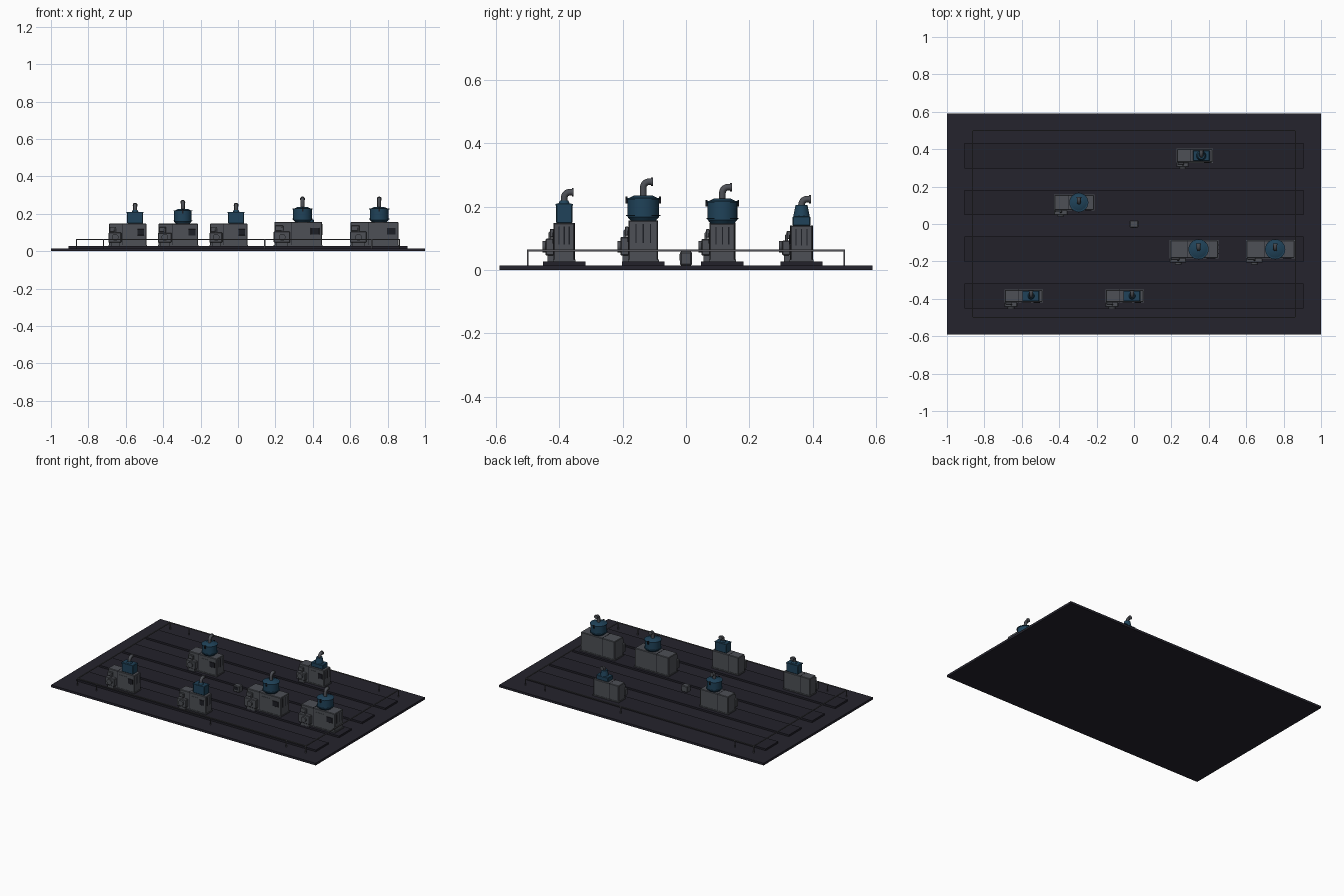
import bpy
import math
from mathutils import Vector

cube = bpy.data.objects.get("Cube")
if cube:
    bpy.data.objects.remove(cube)


def material(name, color):
    m = bpy.data.materials.new(name)
    m.use_nodes = True
    m.diffuse_color = (*color, 1)
    m.node_tree.nodes["Principled BSDF"].inputs["Base Color"].default_value = (*color, 1)
    return m


FLOOR = material("dark floor", (0.018, 0.017, 0.026))
STRIP = material("dark strip", (0.016, 0.015, 0.023))
GREY = material("machine grey", (0.075, 0.08, 0.092))
BLUE = material("tank blue", (0.014, 0.055, 0.1))
DARK = material("dark panel", (0.012, 0.013, 0.018))
RAIL = material("rail grey", (0.09, 0.09, 0.1))


def finish(ob, name, mat, bevel=0):
    ob.name = name
    ob.data.materials.append(mat)
    if bevel:
        mod = ob.modifiers.new("Bevel", "BEVEL")
        mod.width = bevel
        mod.segments = 1
    return ob


def box(name, mat, x, y, z, bevel=0):
    """Box from (min, max) pairs."""
    bpy.ops.mesh.primitive_cube_add(size=1)
    ob = bpy.context.object
    for v in ob.data.vertices:
        v.co = [a if c < 0 else b for c, (a, b) in zip(v.co, (x, y, z))]
    return finish(ob, name, mat, bevel)


def cylinder(name, mat, a, b, r, r2=None, sides=24):
    """Cylinder or cone between two points."""
    a, b = Vector(a), Vector(b)
    d = b - a
    bpy.ops.mesh.primitive_cone_add(vertices=sides, radius1=r, radius2=r if r2 is None else r2,
                                    depth=d.length, location=(a + b) / 2,
                                    rotation=d.to_track_quat("Z", "Y").to_euler())
    bpy.ops.object.shade_smooth_by_angle(angle=math.radians(40))
    return finish(bpy.context.object, name, mat)


def pipe(name, mat, points, r):
    curve = bpy.data.curves.new(name, "CURVE")
    curve.dimensions = "3D"
    curve.bevel_depth = r
    curve.bevel_resolution = 2
    curve.use_fill_caps = True
    s = curve.splines.new("POLY")
    s.points.add(len(points) - 1)
    for p, co in zip(s.points, points):
        p.co = (*co, 1)
    ob = bpy.data.objects.new(name, curve)
    bpy.context.collection.objects.link(ob)
    return finish(ob, name, mat)


def elbow(name, mat, x, y, z0, z1, r):
    """Exhaust: rises, then turns to the back."""
    bend = 0.018
    arc = [(x, y + bend * (1 - math.cos(t)), z1 - bend + bend * math.sin(t))
           for t in [i * math.pi / 10 for i in range(6)]]
    pipe(name, mat, [(x, y, z0)] + arc + [(x, y + 0.028, z1)], r)
    cylinder(name + "_lip", mat, (x, y + 0.024, z1), (x, y + 0.03, z1), r * 1.25, sides=16)


def machine(name, x, y, length, width, top, tank_x, tank_kind, tank_top, pipe_top):
    l, w = length / 2, width / 2
    z0 = 0.026
    front = y - w
    # body with plinth, lid and end slots
    box(name + "_body", GREY, (x - l, x + l), (front, y + w), (z0, top), 0.003)
    box(name + "_plinth", GREY, (x - l - 0.003, x + l + 0.003),
        (front - 0.003, y + w + 0.003), (z0, z0 + 0.008))
    box(name + "_seam", DARK, (x - l * 0.28, x - l * 0.25), (front - 0.001, y + w + 0.001),
        (z0 + 0.008, top + 0.001))
    for k in (-0.5, 0, 0.5):
        c = y + k * w
        box(name + "_end_slot", DARK, (x + l, x + l + 0.001), (c - 0.002, c + 0.002),
            (top * 0.55, top * 0.93))
    # control panel and door on the front
    box(name + "_control_panel", DARK, (x + l * 0.52, x + l * 0.88), (front - 0.004, front),
        (top * 0.57, top * 0.8), 0.001)
    box(name + "_door", GREY, (x - l * 0.12, x + l * 0.4), (front - 0.002, front),
        (z0 + 0.02, top * 0.85))
    # pump unit on the left front
    a, b = x - l, x - l + length * 0.33
    m = (a + b) / 2
    box(name + "_pump_housing", GREY, (a - 0.003, b), (front - 0.026, front),
        (0.046, top * 0.67), 0.003)
    box(name + "_pump_foot", GREY, (a + 0.01, b - 0.01), (front - 0.02, front), (z0, 0.046))
    cylinder(name + "_pump_motor", GREY, (m, front - 0.036, 0.074), (m, front - 0.024, 0.074), 0.018)
    pipe(name + "_pump_pipe", GREY,
         [(m, front - 0.012, top * 0.65), (m, front - 0.012, top * 0.78),
          (m, front - 0.006, top * 0.83), (m, front + 0.004, top * 0.83)], 0.005)
    box(name + "_junction_box", GREY, (a + 0.004, m + 0.006), (front - 0.012, front),
        (top * 0.7, top * 0.88), 0.002)
    # tank on top
    if tank_kind == "round":
        r = 0.047 if width < 0.09 else 0.05
        h = tank_top - top
        cylinder(name + "_tank_base", BLUE, (tank_x, y, top), (tank_x, y, top + h * 0.15), r * 0.8, r)
        cylinder(name + "_tank", BLUE, (tank_x, y, top + h * 0.15), (tank_x, y, top + h * 0.87), r)
        cylinder(name + "_tank_lid", BLUE, (tank_x, y, top + h * 0.87), (tank_x, y, tank_top), r, r * 0.55)
        for k in (0.2, 0.87):
            z = top + h * k
            cylinder(name + "_tank_band", BLUE, (tank_x, y, z - 0.002), (tank_x, y, z + 0.002), r + 0.004)
        for s in (-1, 1):
            box(name + "_clamp", DARK, (tank_x - 0.004, tank_x + 0.004),
                sorted((y + s * r, y + s * (r + 0.006))), (tank_top - 0.025, tank_top - 0.004))
    elif tank_kind == "square":
        box(name + "_tank", BLUE, (tank_x - 0.043, tank_x + 0.043), (y - 0.026, y + 0.026),
            (top, tank_top), 0.003)
        box(name + "_tank_rim", BLUE, (tank_x - 0.045, tank_x + 0.045), (y - 0.028, y + 0.028),
            (tank_top - 0.006, tank_top - 0.001))
        cylinder(name + "_tank_neck", BLUE, (tank_x, y, tank_top), (tank_x, y, tank_top + 0.01), 0.018, 0.013)
    else:
        box(name + "_tank", BLUE, (tank_x - 0.045, tank_x + 0.045), (y - 0.028, y + 0.028),
            (top, top + 0.03), 0.003)
        cylinder(name + "_tank_dome", BLUE, (tank_x, y, top + 0.03), (tank_x, y, tank_top), 0.026, 0.019)
    elbow(name + "_exhaust", GREY, tank_x, y, tank_top - 0.005, pipe_top - 0.011, 0.0105)


# floor slab and raised strips
box("floor_slab", FLOOR, (-1, 1), (-0.59, 0.59), (0, 0.015))
rows = (-0.385, -0.135, 0.115, 0.365)
for row in rows:
    box("raised_strip", STRIP, (-0.905, 0.905), (row - 0.067, row + 0.067), (0.012, 0.027))

# machines
machine("front_left_machine", -0.05, rows[0], 0.2, 0.066, 0.148, -0.01, "square", 0.21, 0.257)
machine("front_right_machine", -0.59, rows[0], 0.2, 0.066, 0.148, -0.55, "square", 0.21, 0.257)
machine("middle_large_machine", 0.322, rows[1], 0.256, 0.092, 0.156, 0.345, "round", 0.236, 0.29)
machine("side_large_machine", 0.73, rows[1], 0.256, 0.092, 0.156, 0.755, "round", 0.236, 0.29)
machine("medium_machine", -0.32, rows[2], 0.212, 0.08, 0.147, -0.295, "round", 0.226, 0.273)
machine("back_machine", 0.325, rows[3], 0.19, 0.07, 0.14, 0.36, "dome", 0.205, 0.235)

# central control box
box("control_box", GREY, (-0.023, 0.023), (-0.019, 0.019), (0.015, 0.058), 0.004)
box("control_box_panel", DARK, (-0.014, 0.014), (-0.021, -0.019), (0.03, 0.05))

# perimeter rail with posts
RX, RY, RZ, T = 0.863, 0.5, 0.062, 0.0028
for s in (-1, 1):
    box("long_rail", RAIL, (-RX - T, RX + T), (s * RY - T, s * RY + T), (RZ - T, RZ + T))
    box("short_rail", RAIL, (s * RX - T, s * RX + T), (-RY, RY), (RZ - T, RZ + T))
    for px in (-RX, -0.72, 0.143, 0.715, RX):
        box("rail_post", RAIL, (px - T, px + T), (s * RY - T, s * RY + T), (0.015, RZ))
